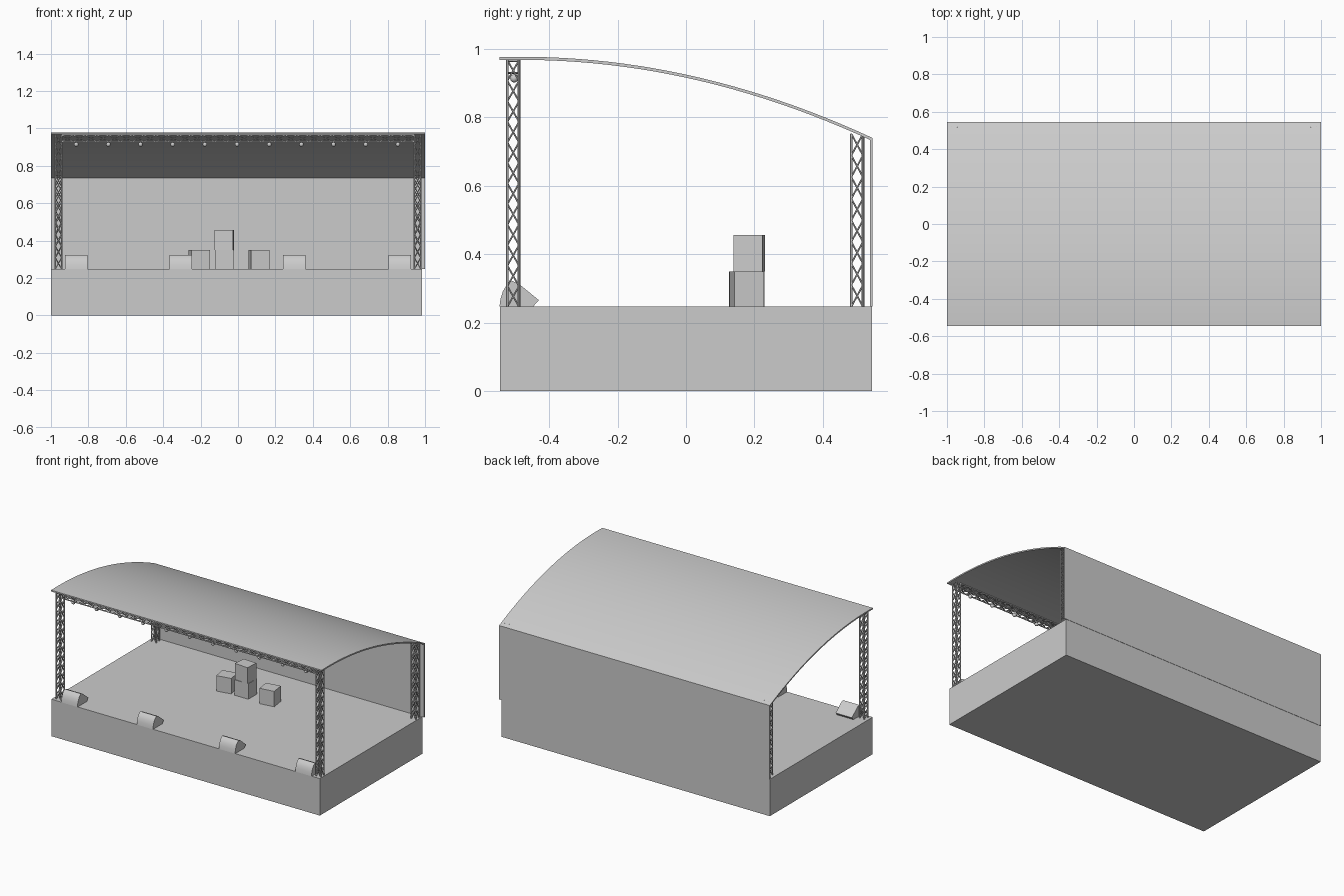
import bpy, bmesh, math
from mathutils import Vector, Matrix

if "Cube" in bpy.data.objects:
    bpy.data.objects.remove(bpy.data.objects["Cube"])

DECK = 0.247  # stage floor height


def finish(name, bm, smooth=None):
    bmesh.ops.recalc_face_normals(bm, faces=bm.faces)
    me = bpy.data.meshes.new(name)
    bm.to_mesh(me)
    bm.free()
    ob = bpy.data.objects.new(name, me)
    bpy.context.collection.objects.link(ob)
    if smooth:
        bpy.ops.object.select_all(action='DESELECT')
        ob.select_set(True)
        bpy.context.view_layer.objects.active = ob
        bpy.ops.object.shade_smooth_by_angle(angle=math.radians(smooth))
    return ob


def box(name, lo, hi, turn=0):
    lo, hi = Vector(lo), Vector(hi)
    bm = bmesh.new()
    bmesh.ops.create_cube(bm, size=1, matrix=Matrix.Diagonal((*(hi - lo), 1)))
    ob = finish(name, bm)
    ob.location = (lo + hi) / 2
    ob.rotation_euler.z = math.radians(turn)
    return ob


def extrude_x(name, profile, x0, x1, smooth):
    """Extrude a closed (y, z) profile along x."""
    bm = bmesh.new()
    face = bm.faces.new([bm.verts.new((x0, y, z)) for y, z in profile])
    ext = bmesh.ops.extrude_face_region(bm, geom=[face])
    bmesh.ops.translate(bm, vec=(x1 - x0, 0, 0),
                        verts=[v for v in ext['geom'] if isinstance(v, bmesh.types.BMVert)])
    return finish(name, bm, smooth)


def rod(bm, a, b, r):
    d = b - a
    m = Matrix.Translation((a + b) / 2) @ d.to_track_quat('Z', 'Y').to_matrix().to_4x4()
    bmesh.ops.create_cone(bm, segments=6, radius1=r, radius2=r, depth=d.length,
                          cap_ends=True, matrix=m)


def truss(name, start, end, bays, half=0.017):
    """Square lattice truss with four chords and crossed braces on each side."""
    a, b = Vector(start), Vector(end)
    axis = (b - a).normalized()
    u = Vector((0, 1, 0))
    v = axis.cross(u)
    corners = [u * i * half + v * j * half for i, j in ((-1, -1), (1, -1), (1, 1), (-1, 1))]
    step = (b - a) / bays
    bm = bmesh.new()
    for k, c in enumerate(corners):
        n = corners[(k + 1) % 4]
        rod(bm, a + c, b + c, 0.004)
        for i in range(bays):
            p, q = a + step * i, a + step * (i + 1)
            rod(bm, p + c, q + n, 0.0025)
            rod(bm, p + n, q + c, 0.0025)
    return finish(name, bm, 40)


# Stage platform and back wall
box("stage_platform", (-1, -0.543, 0), (0.985, 0.543, DECK))
box("back_wall", (-1, 0.537, DECK), (1, 0.545, 0.737))


# Curved roof
def roof_z(y):
    return 0.977 - 0.237 * ((y + 0.48) / 1.025) ** 2


ys = [-0.545 + 1.09 * i / 24 for i in range(25)]
roof = [(y, roof_z(y)) for y in ys] + [(y, roof_z(y) - 0.009) for y in reversed(ys)]
extrude_x("roof", roof, -1, 1, 30)

# Corner posts and front lighting truss
for side, s in (("left", -1), ("right", 1)):
    truss(f"front_post_{side}", (s * 0.96, -0.505, DECK), (s * 0.96, -0.505, 0.967), 12)
    truss(f"back_post_{side}", (s * 0.96, 0.5, DECK), (s * 0.96, 0.5, 0.752), 8)
truss("lighting_truss", (-0.943, -0.505, 0.947), (0.943, -0.505, 0.947), 30)

# Hanging lamps
for i in range(11):
    bm = bmesh.new()
    bmesh.ops.create_uvsphere(bm, u_segments=12, v_segments=8, radius=0.012)
    lamp = finish(f"lamp_{i + 1}", bm, 40)
    lamp.location = (-0.865 + i * 0.172, -0.502, 0.914)

# Wedge floor monitors with rounded backs
wedge = [(-0.545, DECK), (-0.542, 0.27), (-0.535, 0.292), (-0.524, 0.31), (-0.508, 0.322),
         (-0.49, 0.315), (-0.43, 0.266), (-0.447, DECK)]
for i, x in enumerate((-0.865, -0.307, 0.3, 0.865)):
    extrude_x(f"floor_monitor_{i + 1}", wedge, x - 0.06, x + 0.06, 30)

# Stacked crates
box("crate_center_lower", (-0.123, 0.14, DECK), (-0.022, 0.23, 0.35))
box("crate_center_upper", (-0.122, 0.142, 0.35), (-0.024, 0.227, 0.457), -4)
box("crate_left", (-0.257, 0.134, DECK), (-0.157, 0.222, 0.35), 10)
box("crate_right", (0.063, 0.134, DECK), (0.163, 0.222, 0.35), 8)
